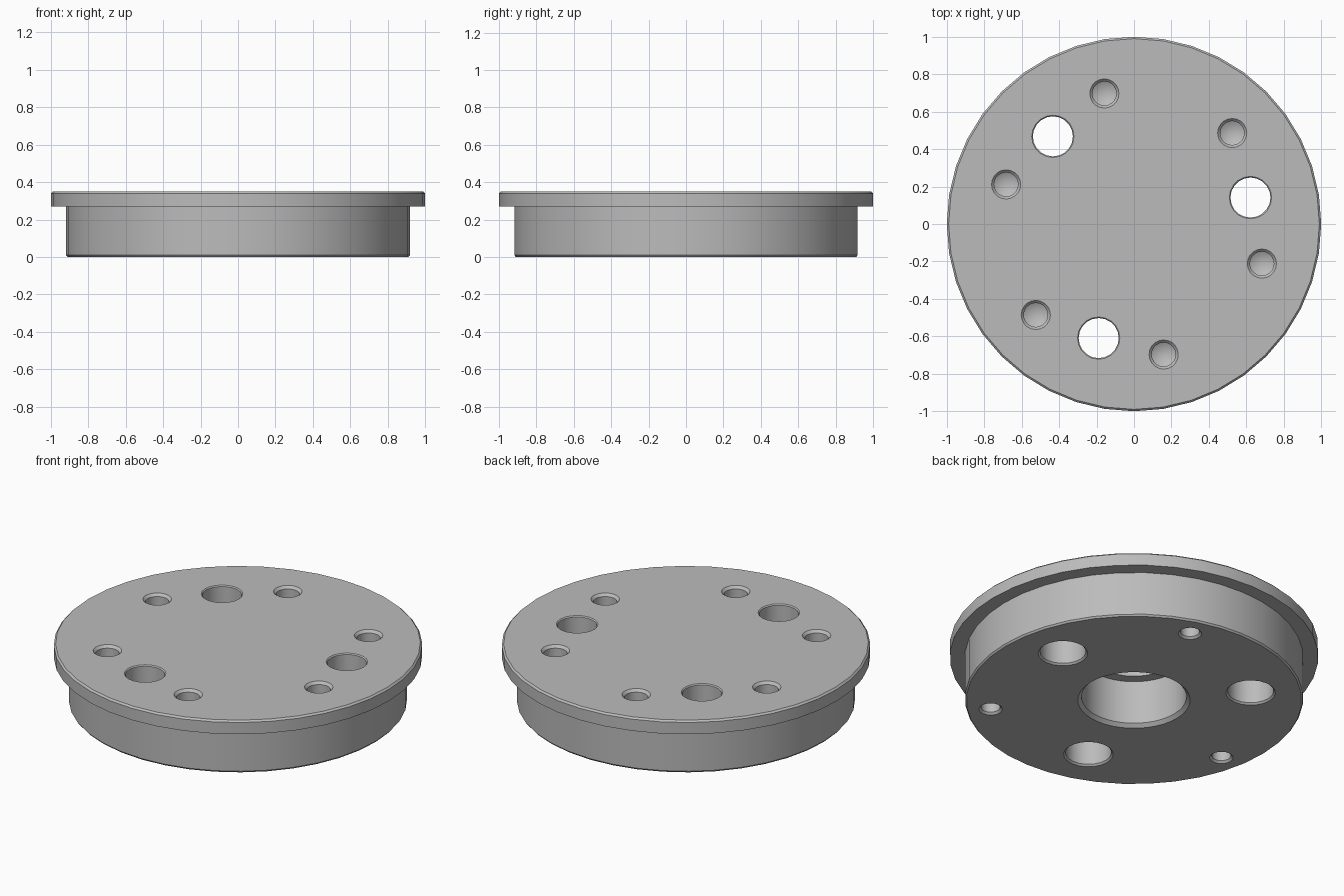
import bpy, bmesh
from math import sin, cos, radians, tau

cube = bpy.data.objects.get("Cube")
if cube:
    bpy.data.objects.remove(cube, do_unlink=True)

steel = bpy.data.materials.new("grey_metal")
steel.use_nodes = True
colour = (0.5, 0.5, 0.5, 1)
steel.diffuse_color = colour
steel.node_tree.nodes["Principled BSDF"].inputs["Base Color"].default_value = colour

TOP = 0.35      # top face height
TURN = 12.8     # rotation of the whole hole pattern in degrees


def lathe(bm, profile, sides, cx=0, cy=0):
    """Revolve (radius, z) points, from axis to axis, into a closed solid."""
    rings = []
    for r, z in profile:
        if r == 0:
            rings.append([bm.verts.new((cx, cy, z))] * sides)
        else:
            rings.append([bm.verts.new((cx + r * cos(tau * i / sides),
                                        cy + r * sin(tau * i / sides), z))
                          for i in range(sides)])
    for low, high in zip(rings, rings[1:]):
        for i in range(sides):
            j = (i + 1) % sides
            corners = dict.fromkeys((low[i], low[j], high[j], high[i]))
            bm.faces.new(list(corners))


def make_object(name, bm):
    bmesh.ops.recalc_face_normals(bm, faces=bm.faces)
    mesh = bpy.data.meshes.new(name)
    bm.to_mesh(mesh)
    bm.free()
    obj = bpy.data.objects.new(name, mesh)
    bpy.context.collection.objects.link(obj)
    mesh.materials.append(steel)
    return obj


def hole_ring(bm, profile, count, radius, start, sides):
    for k in range(count):
        a = radians(TURN + start + 360 * k / count)
        lathe(bm, profile, sides, radius * cos(a), radius * sin(a))


# Flanged disc with a stepped central recess opening downwards
bm = bmesh.new()
lathe(bm, [(0, 0.31), (0.225, 0.31), (0.225, 0.28), (0.285, 0.28),
           (0.285, 0.02), (0.305, 0), (0.91, 0), (0.918, 0.01),
           (0.918, 0.27), (1, 0.27), (1, TOP - 0.01), (0.99, TOP), (0, TOP)], 40)
disc = make_object("flanged_disc", bm)

bm = bmesh.new()
# Three bolt holes right through, wider from below
hole_ring(bm, [(0, -0.05), (0.135, -0.05), (0.135, 0), (0.125, 0.01),
               (0.125, 0.2), (0.107, 0.2), (0.107, TOP - 0.006),
               (0.113, TOP), (0.113, 0.4), (0, 0.4)], 3, 0.638, 0, 20)
# Six drilled holes in the top face with cone bottoms
hole_ring(bm, [(0, 0.11), (0.064, 0.145), (0.064, TOP - 0.015),
               (0.078, TOP), (0.078, 0.4), (0, 0.4)], 6, 0.715, 30, 20)
# Three small drilled holes in the underside
hole_ring(bm, [(0, -0.05), (0.064, -0.05), (0.064, 0), (0.052, 0.012),
               (0.052, 0.17), (0, 0.2)], 3, 0.784, 60, 20)
cutter = make_object("hole_cutter", bm)
cutter.hide_render = True

# Cut the holes and bake the result
cut = disc.modifiers.new("holes", 'BOOLEAN')
cut.operation = 'DIFFERENCE'
cut.solver = 'EXACT'
cut.object = cutter
bpy.ops.object.select_all(action='DESELECT')
disc.select_set(True)
bpy.context.view_layer.objects.active = disc
bpy.ops.object.modifier_apply(modifier=cut.name)
bpy.data.objects.remove(cutter, do_unlink=True)
bpy.ops.object.shade_smooth_by_angle(angle=radians(30))
